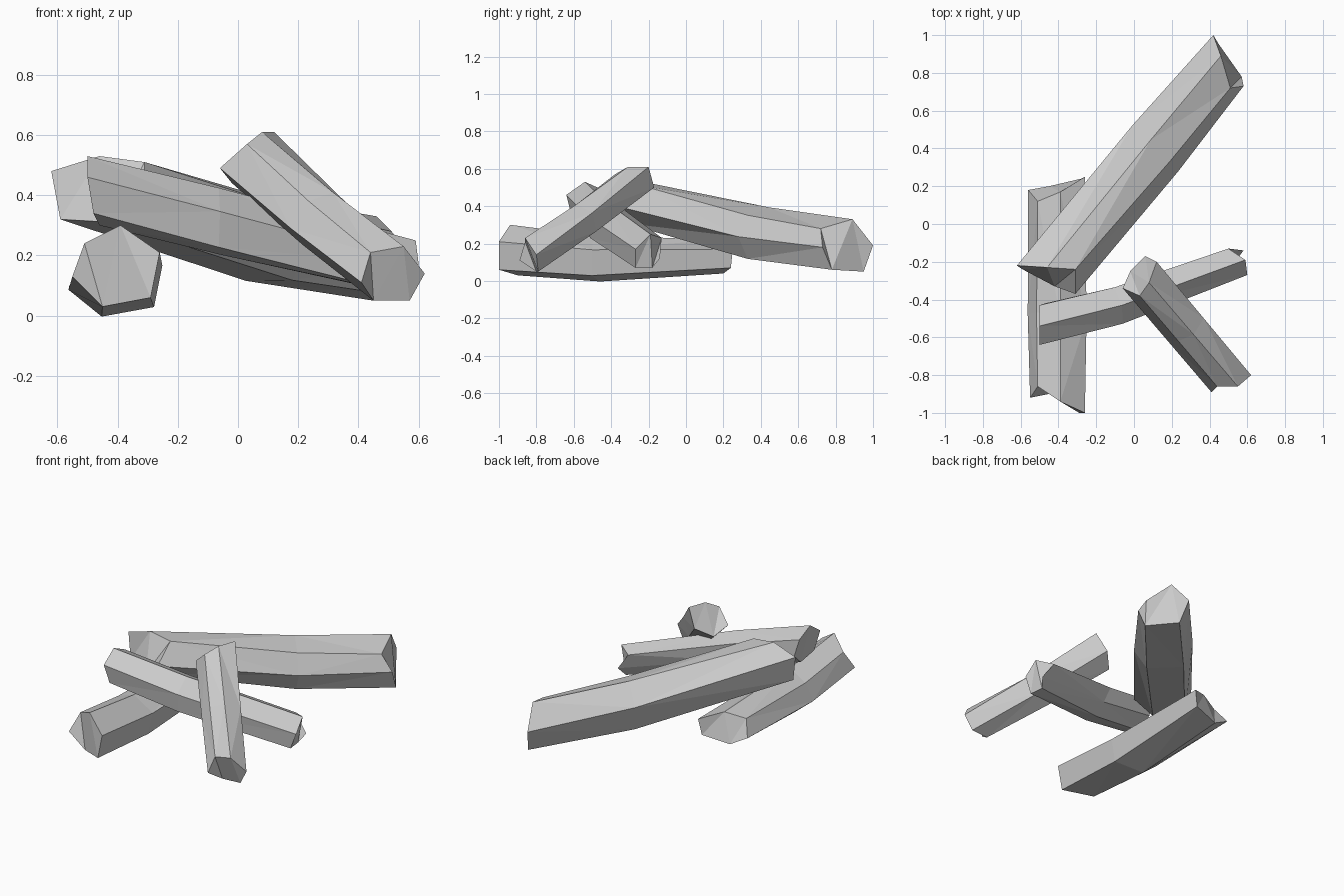
import bpy
import bmesh
from mathutils import Vector

# Remove the default object
default_cube = bpy.data.objects.get("Cube")
if default_cube:
    bpy.data.objects.remove(default_cube, do_unlink=True)

# Single flat grey for all the wood
GREY = (0.6, 0.6, 0.6, 1.0)
wood = bpy.data.materials.new("plain_grey_wood")
wood.use_nodes = True
wood.diffuse_color = GREY
wood.node_tree.nodes["Principled BSDF"].inputs["Base Color"].default_value = GREY


def middle_ring(start, end, position, swell, sag):
    """Blend the two cut ends, then thicken and shift the result."""
    ring = [a.lerp(b, position) for a, b in zip(start, end)]
    centre = sum(ring, Vector()) / len(ring)
    return [centre + (p - centre) * swell + Vector(sag) for p in ring]


def make_log(name, start, end, position, swell, sag):
    """Six-sided rough log lofted between two slanted cut ends."""
    start = [Vector(p) for p in start]
    end = [Vector(p) for p in end]
    outlines = [start, middle_ring(start, end, position, swell, sag), end]

    bm = bmesh.new()
    rings = [[bm.verts.new(p) for p in outline] for outline in outlines]
    for near, far in zip(rings, rings[1:]):
        for i in range(len(near)):
            j = (i + 1) % len(near)
            bm.faces.new((near[i], near[j], far[j], far[i]))
    bm.faces.new(rings[0])
    bm.faces.new(rings[-1])
    bmesh.ops.triangulate(bm, faces=bm.faces[:])
    bmesh.ops.recalc_face_normals(bm, faces=bm.faces[:])

    mesh = bpy.data.meshes.new(name)
    bm.to_mesh(mesh)
    bm.free()
    mesh.materials.append(wood)
    log = bpy.data.objects.new(name, mesh)
    bpy.context.scene.collection.objects.link(log)
    return log


# Log lying on the ground along the right side
make_log(
    "ground_log",
    start=[(-.39, -.94, .3), (-.26, -1, .21), (-.29, -1, .06),
           (-.45, -.9, .03), (-.55, -.92, .13), (-.51, -.86, .24)],
    end=[(-.39, .17, .22), (-.26, .25, .17), (-.28, .24, .07),
         (-.45, .2, .04), (-.56, .18, .1), (-.51, .12, .19)],
    position=.4, swell=1.06, sag=(0, 0, -.03))

# Longest and thickest log, leaning on the ground log
make_log(
    "long_log",
    start=[(-.46, -.23, .53), (-.31, -.24, .51), (-.31, -.37, .4),
           (-.42, -.33, .31), (-.59, -.24, .32), (-.62, -.22, .48)],
    end=[(.46, .89, .33), (.51, .72, .28), (.58, .73, .18),
         (.57, .78, .06), (.45, .95, .05), (.42, 1, .19)],
    position=.6, swell=1.1, sag=(0, 0, -.03))

# Thinner log lying across the long log
make_log(
    "cross_log",
    start=[(-.5, -.54, .53), (-.5, -.64, .46), (-.48, -.61, .34),
           (-.46, -.5, .3), (-.47, -.42, .37), (-.5, -.43, .48)],
    end=[(.59, -.19, .25), (.6, -.27, .17), (.56, -.27, .07),
         (.55, -.18, .07), (.58, -.14, .12), (.5, -.13, .23)],
    position=.4, swell=1.06, sag=(0, -.03, 0))

# Short log propped up at the front
make_log(
    "propped_log",
    start=[(.12, -.2, .61), (.08, -.31, .61), (.03, -.38, .57),
           (-.06, -.34, .49), (-.02, -.25, .44), (.06, -.17, .5)],
    end=[(.62, -.8, .14), (.55, -.86, .23), (.44, -.86, .21),
         (.41, -.89, .11), (.45, -.8, .05), (.57, -.79, .05)],
    position=.5, swell=1, sag=(0, 0, -.01))
